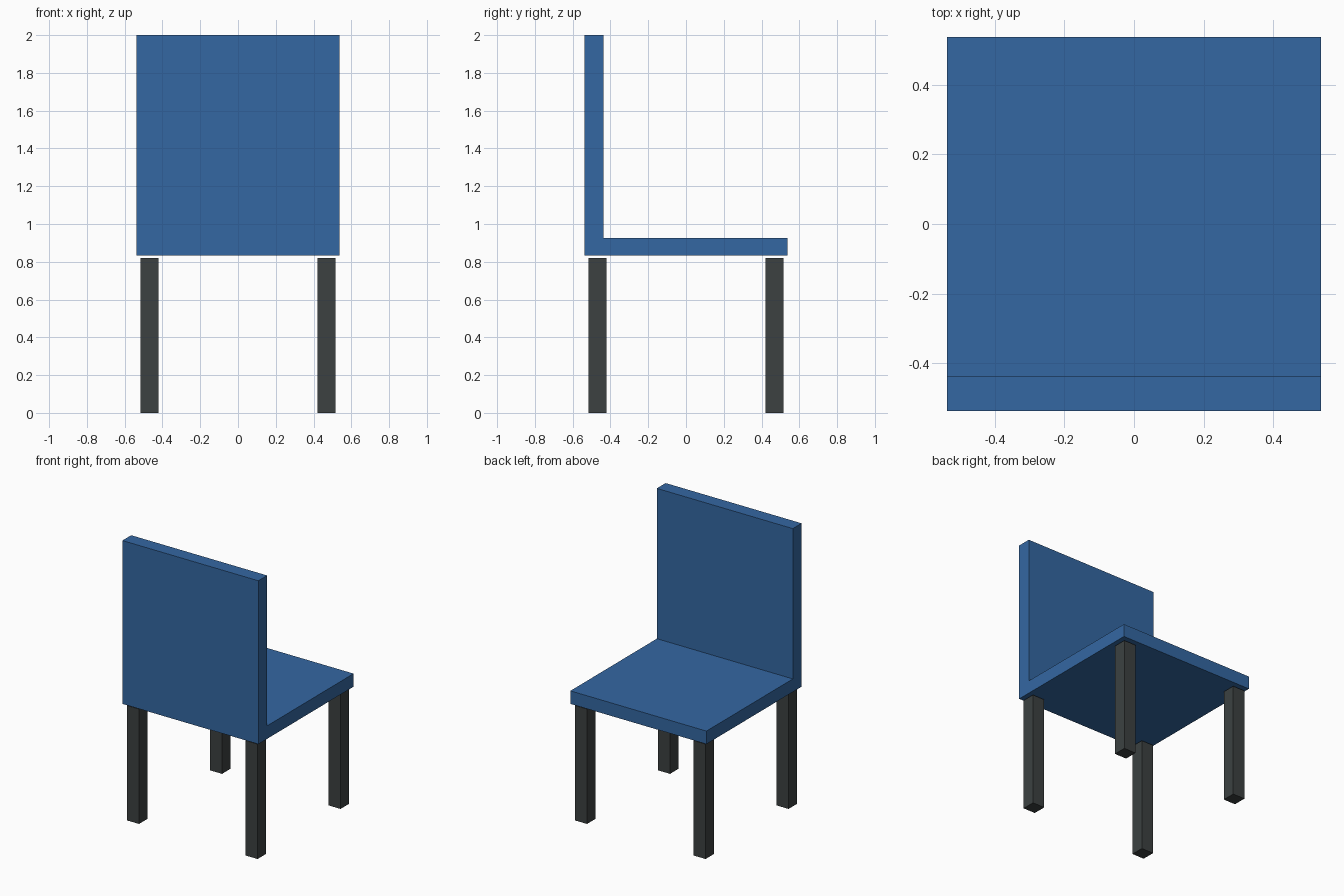
import bpy
import bmesh

cube = bpy.data.objects.get("Cube")
if cube:
    bpy.data.objects.remove(cube, do_unlink=True)


def make_material(name, color):
    mat = bpy.data.materials.new(name)
    mat.use_nodes = True
    mat.diffuse_color = color
    mat.node_tree.nodes["Principled BSDF"].inputs["Base Color"].default_value = color
    return mat


def extrude_part(name, profile, offset, mat):
    """Extrude a closed outline of 3D points along offset."""
    bm = bmesh.new()
    face = bm.faces.new([bm.verts.new(p) for p in profile])
    result = bmesh.ops.extrude_face_region(bm, geom=[face], use_keep_orig=True)
    moved = [g for g in result["geom"] if isinstance(g, bmesh.types.BMVert)]
    bmesh.ops.translate(bm, verts=moved, vec=offset)
    bmesh.ops.recalc_face_normals(bm, faces=bm.faces)
    mesh = bpy.data.meshes.new(name)
    bm.to_mesh(mesh)
    bm.free()
    mesh.materials.append(mat)
    obj = bpy.data.objects.new(name, mesh)
    bpy.context.collection.objects.link(obj)
    return obj


blue = make_material("blue", (0.034, 0.136, 0.361, 1))
charcoal = make_material("charcoal", (0.045, 0.053, 0.053, 1))

# Seat and backrest: one L-shaped side profile extruded across the width
half = 0.537
inner = -0.438
bottom, seat_top, top = 0.834, 0.927, 2.0
outline = [(-half, bottom), (half, bottom), (half, seat_top),
           (inner, seat_top), (inner, top), (-half, top)]
extrude_part("seat_and_backrest", [(-half, y, z) for y, z in outline],
             (2 * half, 0, 0), blue)

# Four square legs, ending just below the seat
leg_center, leg_half, leg_height = 0.468, 0.048, 0.82
for depth, y in (("front", -leg_center), ("back", leg_center)):
    for side, x in (("right", -leg_center), ("left", leg_center)):
        square = [(x + i * leg_half, y + j * leg_half, 0)
                  for i, j in ((-1, -1), (1, -1), (1, 1), (-1, 1))]
        extrude_part(f"{depth}_{side}_leg", square, (0, 0, leg_height), charcoal)
